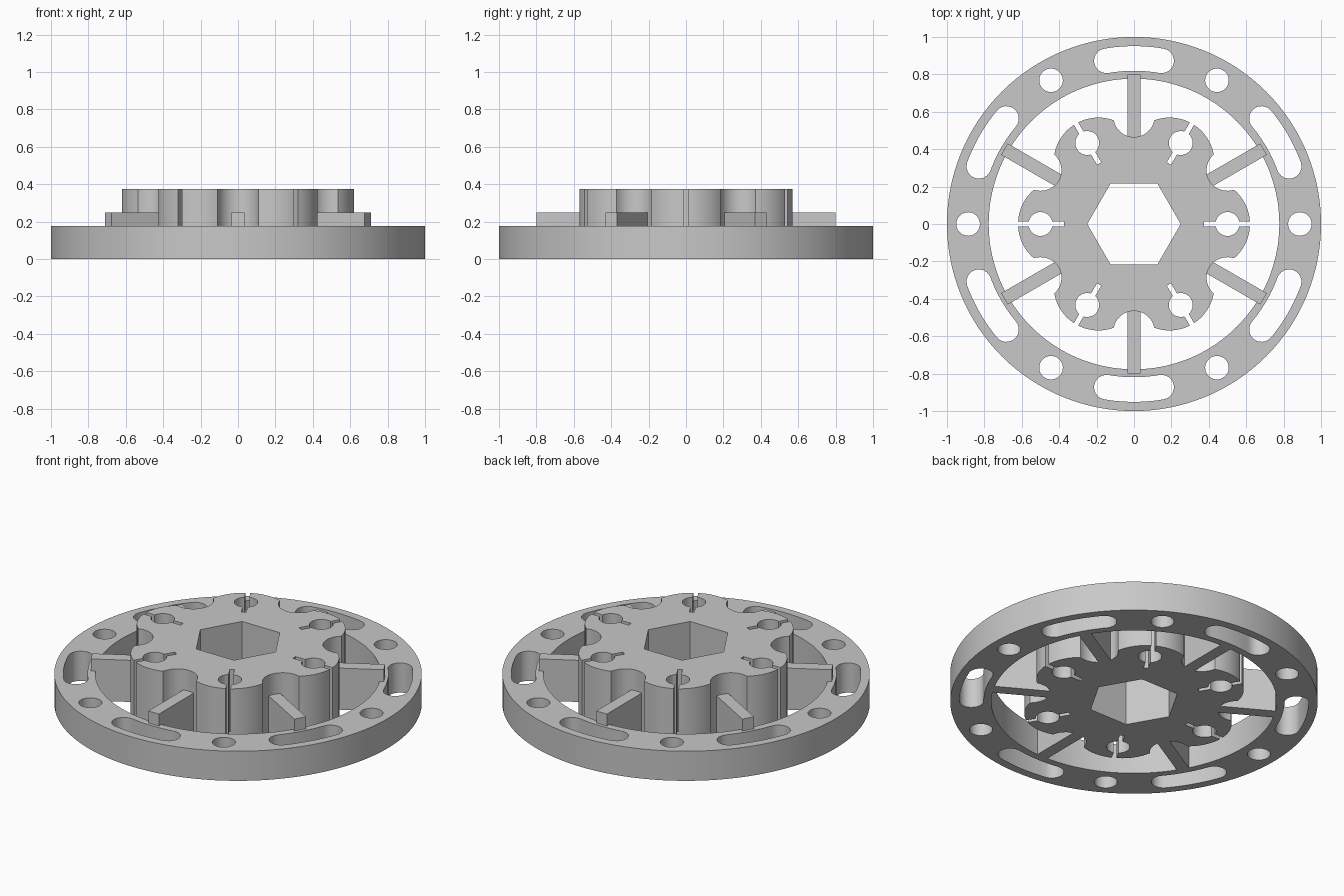
import bpy
import bmesh
from math import radians, degrees, asin, cos, sin, pi
from mathutils import Matrix, Vector

if "Cube" in bpy.data.objects:
    bpy.data.objects.remove(bpy.data.objects["Cube"])

grey = bpy.data.materials.new("plain_grey")
grey.use_nodes = True
COLOUR = (0.58, 0.58, 0.58, 1)
grey.diffuse_color = COLOUR
grey.node_tree.nodes["Principled BSDF"].inputs["Base Color"].default_value = COLOUR


def arc(centre, radius, start, end, steps):
    """Points along an arc, angles in degrees, both ends included."""
    angles = [radians(start + (end - start) * i / steps) for i in range(steps + 1)]
    return [Vector((centre[0] + radius * cos(a), centre[1] + radius * sin(a))) for a in angles]


def circle(centre, radius, steps):
    return arc(centre, radius, 0, 360, steps)[:-1]


def turned(points, angle):
    turn = Matrix.Rotation(radians(angle), 2)
    return [turn @ p for p in points]


def extruded_plate(name, loops, height):
    """Fill nested outlines as a plate with holes, standing on z = 0."""
    curve = bpy.data.curves.new(name, "CURVE")
    curve.dimensions = "2D"
    curve.fill_mode = "BOTH"
    curve.extrude = height / 2
    for loop in loops:
        spline = curve.splines.new("POLY")
        spline.points.add(len(loop) - 1)
        for point, co in zip(spline.points, loop):
            point.co = (co.x, co.y, 0, 1)
        spline.use_cyclic_u = True
    obj = bpy.data.objects.new(name, curve)
    bpy.context.collection.objects.link(obj)
    bpy.ops.object.select_all(action="DESELECT")
    obj.select_set(True)
    bpy.context.view_layer.objects.active = obj
    bpy.ops.object.convert(target="MESH")
    obj = bpy.context.view_layer.objects.active
    bm = bmesh.new()
    bm.from_mesh(obj.data)
    bmesh.ops.remove_doubles(bm, verts=bm.verts, dist=0.0002)
    bmesh.ops.translate(bm, verts=bm.verts, vec=(0, 0, height / 2))
    bmesh.ops.recalc_face_normals(bm, faces=bm.faces)
    bm.to_mesh(obj.data)
    bm.free()
    obj.data.materials.clear()
    obj.data.materials.append(grey)
    bpy.ops.object.shade_smooth_by_angle(angle=radians(30))
    return obj


# Outer rim with round bolt holes and curved slots
SLOT_R, SLOT_HALF, SLOT_ANGLE = 0.885, 0.066, 9.6
slot = arc((0, 0), SLOT_R + SLOT_HALF, -SLOT_ANGLE, SLOT_ANGLE, 10)
end = arc((SLOT_R, 0), SLOT_HALF, 0, 180, 12)[1:-1]
slot += turned(end, SLOT_ANGLE)
slot += arc((0, 0), SLOT_R - SLOT_HALF, SLOT_ANGLE, -SLOT_ANGLE, 10)
slot += turned(arc((SLOT_R, 0), SLOT_HALF, 180, 360, 12)[1:-1], -SLOT_ANGLE)

rim_loops = [circle((0, 0), 1, 128), circle((0, 0), 0.777, 128)]
for k in range(6):
    rim_loops.append(turned(circle((0.887, 0), 0.063, 32), 60 * k))
    rim_loops.append(turned(slot, 60 * k + 30))
extruded_plate("rim", rim_loops, 0.178)

# Hub: six split lobes with keyhole slits, scooped between, hexagonal bore
SLIT, PIN_R, LOBE_R = 0.013, 0.064, 0.24
pin_angle = degrees(asin(SLIT / PIN_R))
lobe_angle = degrees(asin(SLIT / LOBE_R))
scoop_centre = (0.575 * cos(pi / 6), 0.575 * sin(pi / 6))
half = [Vector((0.373, SLIT))]
half += arc((0.5, 0), PIN_R, 180 - pin_angle, pin_angle, 14)
half += arc((0.38, 0), LOBE_R, lobe_angle, 49.8, 12)
half += arc(scoop_centre, 0.11, -70.5, -150, 10)[1:]
mirrored = [Vector((p.x, -p.y)) for p in reversed(half)]
sector = mirrored[1:] + half
outline = [p for k in range(6) for p in turned(sector, 60 * k)]
extruded_plate("hub", [outline, circle((0, 0), 0.25, 6)], 0.375)

# Spokes joining hub to rim
for k in range(6):
    bpy.ops.mesh.primitive_cube_add(size=1)
    spoke = bpy.context.object
    spoke.name = f"spoke_{k + 1}"
    shape = Matrix.Translation((0.625, 0, 0.125)) @ Matrix.Diagonal((0.35, 0.07, 0.25, 1))
    spoke.data.transform(Matrix.Rotation(radians(60 * k + 30), 4, "Z") @ shape)
    spoke.data.materials.append(grey)
